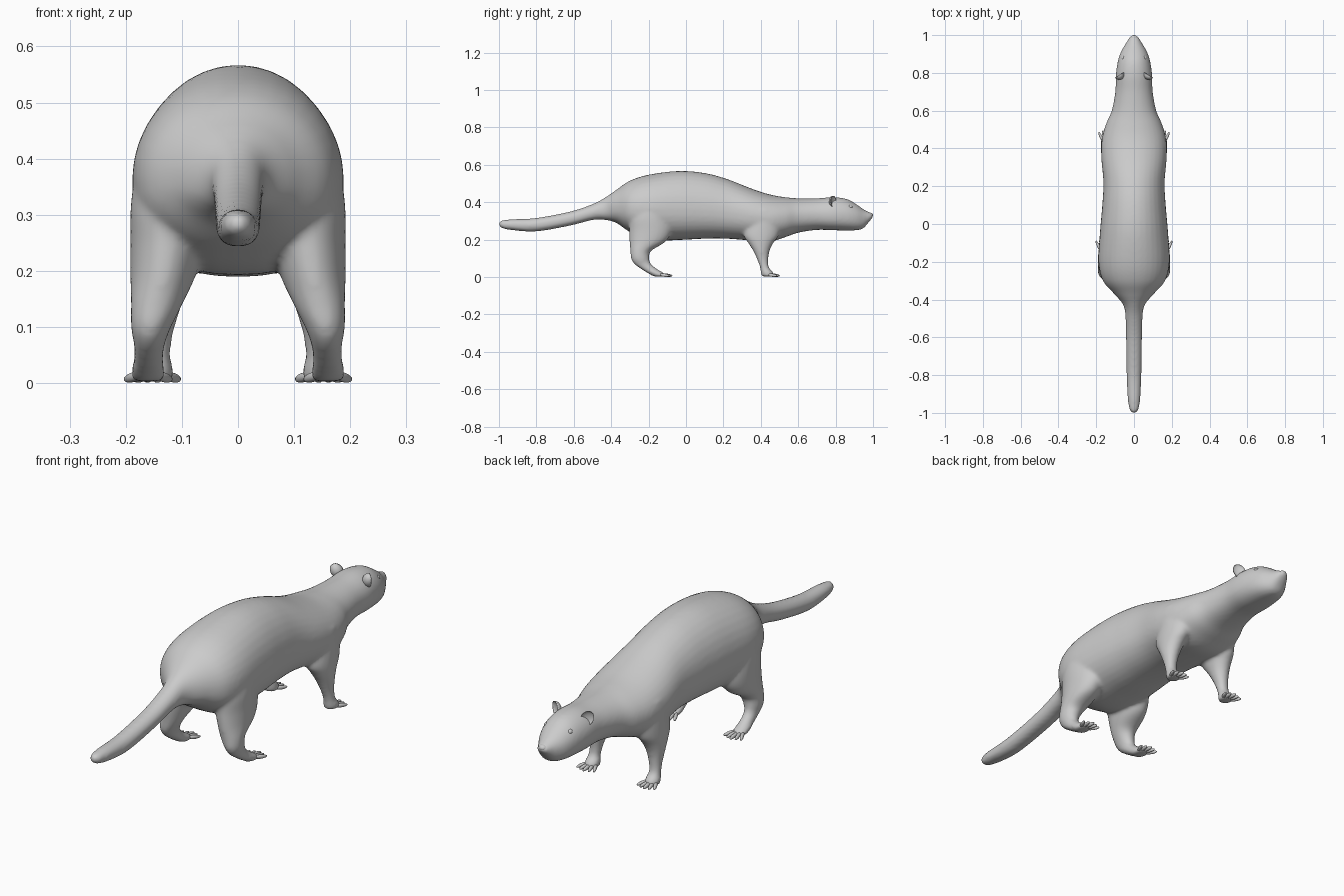
import bpy, bmesh, math
from mathutils import Matrix, Vector

if "Cube" in bpy.data.objects:
    bpy.data.objects.remove(bpy.data.objects["Cube"])


def catmull(rows, steps=5):
    # smooth resampling of a short list of section rows
    out = []
    n = len(rows)
    for i in range(n - 1):
        p0, p1, p2, p3 = rows[max(i - 1, 0)], rows[i], rows[i + 1], rows[min(i + 2, n - 1)]
        for k in range(steps):
            t = k / steps
            out.append([0.5 * (2 * b + (c - a) * t + (2 * a - 5 * b + 4 * c - d) * t * t
                               + (3 * b - a - 3 * c + d) * t ** 3)
                        for a, b, c, d in zip(p0, p1, p2, p3)])
    return out + [list(rows[-1])]


def skin(bm, rings):
    # closed loft through rings of points
    vs = [[bm.verts.new(p) for p in r] for r in rings]
    n = len(vs[0])
    for a, b in zip(vs, vs[1:]):
        for i in range(n):
            bm.faces.new((a[i], a[(i + 1) % n], b[(i + 1) % n], b[i]))
    bm.faces.new(vs[0])
    bm.faces.new(vs[-1])


def make(name, bm):
    bmesh.ops.recalc_face_normals(bm, faces=bm.faces)
    for f in bm.faces:
        f.smooth = True
    me = bpy.data.meshes.new(name)
    bm.to_mesh(me)
    bm.free()
    ob = bpy.data.objects.new(name, me)
    bpy.context.collection.objects.link(ob)
    return ob


N = 36
ANG = [2 * math.pi * i / N for i in range(N)]

# torso, head and tail: y, half width, top z, bottom z, height of widest point
TORSO = [
    (-1.0, .008, .292, .275, .284), (-.985, .022, .303, .262, .283), (-.93, .033, .309, .251, .28),
    (-.80, .039, .316, .244, .28), (-.62, .042, .35, .275, .312), (-.5, .045, .39, .305, .345),
    (-.43, .056, .427, .305, .36), (-.37, .105, .468, .288, .365), (-.3, .165, .515, .24, .365),
    (-.2, .188, .547, .195, .365), (-.04, .180, .567, .198, .365), (.1, .168, .556, .205, .36),
    (.22, .162, .524, .205, .35), (.35, .173, .473, .195, .33), (.45, .170, .441, .19, .315),
    (.53, .148, .427, .213, .315), (.6, .118, .421, .237, .325), (.7, .099, .421, .252, .332),
    (.79, .096, .427, .25, .332), (.86, .086, .417, .249, .327), (.91, .070, .39, .25, .32),
    (.945, .050, .365, .258, .315), (.968, .036, .352, .282, .318), (.99, .024, .342, .308, .325),
    (1.0, .01, .334, .32, .327)]

# legs: z, y centre, x centre, half length, half width
HIND = [
    (.40, -.19, .105, .09, .075), (.32, -.195, .12, .108, .071), (.25, -.19, .126, .113, .066),
    (.19, -.205, .134, .097, .058), (.14, -.242, .145, .056, .046), (.10, -.245, .155, .049, .036),
    (.07, -.232, .158, .045, .028), (.04, -.193, .160, .043, .027), (.02, -.16, .160, .043, .031),
    (.003, -.138, .160, .036, .028)]
FORE = [
    (.36, .41, .10, .08, .068), (.28, .41, .113, .095, .06), (.22, .402, .124, .092, .052),
    (.18, .40, .131, .066, .045), (.14, .403, .137, .044, .037), (.09, .411, .142, .029, .027),
    (.05, .42, .145, .024, .025), (.025, .433, .145, .034, .03), (.003, .438, .145, .034, .03)]

bm = bmesh.new()
rings = []
for y, w, t, b, c in catmull(TORSO):
    ring = []
    for a in ANG:
        s, co = math.sin(a), math.cos(a)
        e = 1 if s >= 0 else .85
        ring.append((math.copysign(abs(co) ** e, co) * w, y,
                     c + ((t - c) * s if s >= 0 else -(c - b) * abs(s) ** e)))
    rings.append(ring)
skin(bm, rings)
for side in (-1, 1):
    for leg in (HIND, FORE):
        skin(bm, [[(side * (xc + rx * math.cos(a)), yc + ry * math.sin(a), z) for a in ANG]
                  for z, yc, xc, ry, rx in catmull(leg)])
body = make("body", bm)
m = body.modifiers.new("fuse", 'REMESH')
m.mode = 'VOXEL'
m.voxel_size = .0075
m.use_smooth_shade = True
m = body.modifiers.new("soften", 'SMOOTH')
m.factor = .5
m.iterations = 10


def blob(bm, size, mat):
    r = bmesh.ops.create_uvsphere(bm, u_segments=16, v_segments=10, radius=1)
    bmesh.ops.transform(bm, matrix=mat @ Matrix.Diagonal((*size, 1)), verts=r['verts'])
    return r['verts']


# toes fanned out from each paw
bm = bmesh.new()
for side in (-1, 1):
    for x0, y0 in ((.160, -.112), (.145, .463)):
        for k in range(-2, 3):
            ang = -side * k * .22
            pos = Vector((side * (x0 + k * .0125), y0 - abs(k) * .006, .011))
            mat = Matrix.Translation(pos) @ Matrix.Rotation(ang, 4, 'Z') @ Matrix.Rotation(-.12, 4, 'X')
            tip = mat @ Matrix.Translation((0, .008, 0))
            blob(bm, (.0075, .032, .0085), tip)
make("toes", bm)

# cupped ears
bm = bmesh.new()
for side in (-1, 1):
    r = bmesh.ops.create_uvsphere(bm, u_segments=24, v_segments=16, radius=1)
    for v in r['verts']:
        if v.co.y > 0:
            v.co.y *= -.45
    mat = (Matrix.Translation((side * .077, .79, .403)) @ Matrix.Rotation(-side * .55, 4, 'Z')
           @ Matrix.Rotation(side * .5, 4, 'Y') @ Matrix.Diagonal((.026, .026, .033, 1)))
    bmesh.ops.transform(bm, matrix=mat, verts=r['verts'])
make("ears", bm)

# eyes
bm = bmesh.new()
for side in (-1, 1):
    blob(bm, (.011, .012, .011), Matrix.Translation((side * .056, .878, .374)))
make("eyes", bm)

# nose pad
bm = bmesh.new()
blob(bm, (.018, .016, .013), Matrix.Translation((0, .984, .331)))
make("nose", bm)
